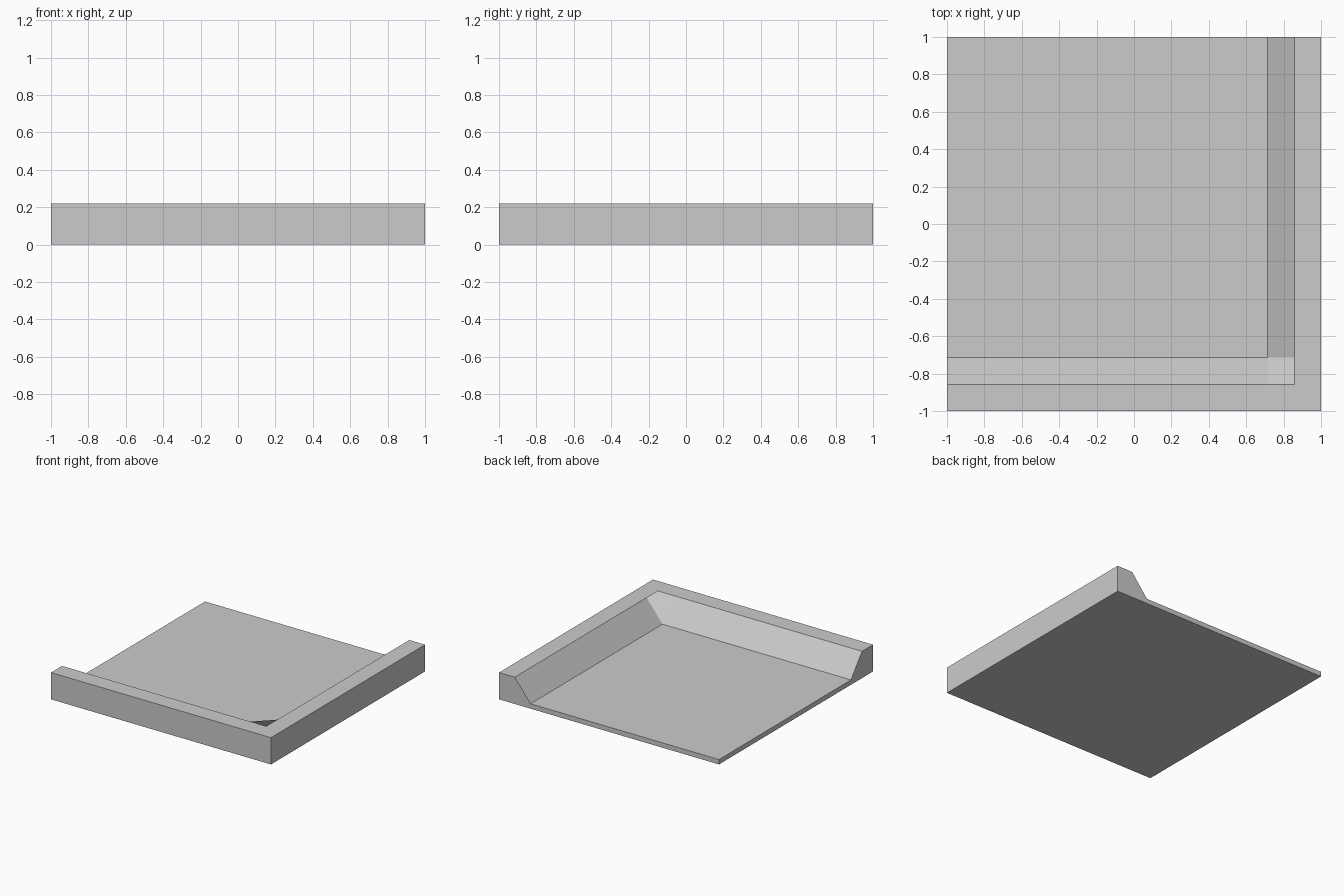
import bpy
import bmesh

cube = bpy.data.objects.get("Cube")
if cube:
    bpy.data.objects.remove(cube, do_unlink=True)

FLOOR, TOP = 0.04, 0.22
RIM, FOOT = 0.857, 0.713   # inner edge of the rim, foot of the slope

# Plain grey material
grey = bpy.data.materials.new("plain_grey")
grey.use_nodes = True
colour = (0.6, 0.6, 0.6, 1)
grey.diffuse_color = colour
grey.node_tree.nodes["Principled BSDF"].inputs["Base Color"].default_value = colour

# Tile surface: a grid raised along the front and the left side
xs = [-1, FOOT, RIM, 1]
ys = [-x for x in reversed(xs)]
bm = bmesh.new()


def height(x, y):
    return TOP if x >= RIM or y <= -RIM else FLOOR


grid = [[bm.verts.new((x, y, height(x, y))) for x in xs] for y in ys]
for low, high in zip(grid, grid[1:]):
    for i in range(len(xs) - 1):
        bm.faces.new((low[i], low[i + 1], high[i + 1], high[i]))

# Side walls and flat underside: drop the border to the ground
border = [e for e in bm.edges if e.is_boundary]
skirt = bmesh.ops.extrude_edge_only(bm, edges=border)["geom"]
for v in skirt:
    if isinstance(v, bmesh.types.BMVert):
        v.co.z = 0
bmesh.ops.holes_fill(bm, edges=[e for e in bm.edges if e.is_boundary], sides=0)
bmesh.ops.recalc_face_normals(bm, faces=bm.faces)

# Merge the flat pieces of floor, rim, walls and base
bmesh.ops.dissolve_limit(bm, angle_limit=0.01, verts=bm.verts, edges=bm.edges)

mesh = bpy.data.meshes.new("corner_tile")
bm.to_mesh(mesh)
bm.free()
mesh.materials.append(grey)
tile = bpy.data.objects.new("corner_tile", mesh)
bpy.context.collection.objects.link(tile)
